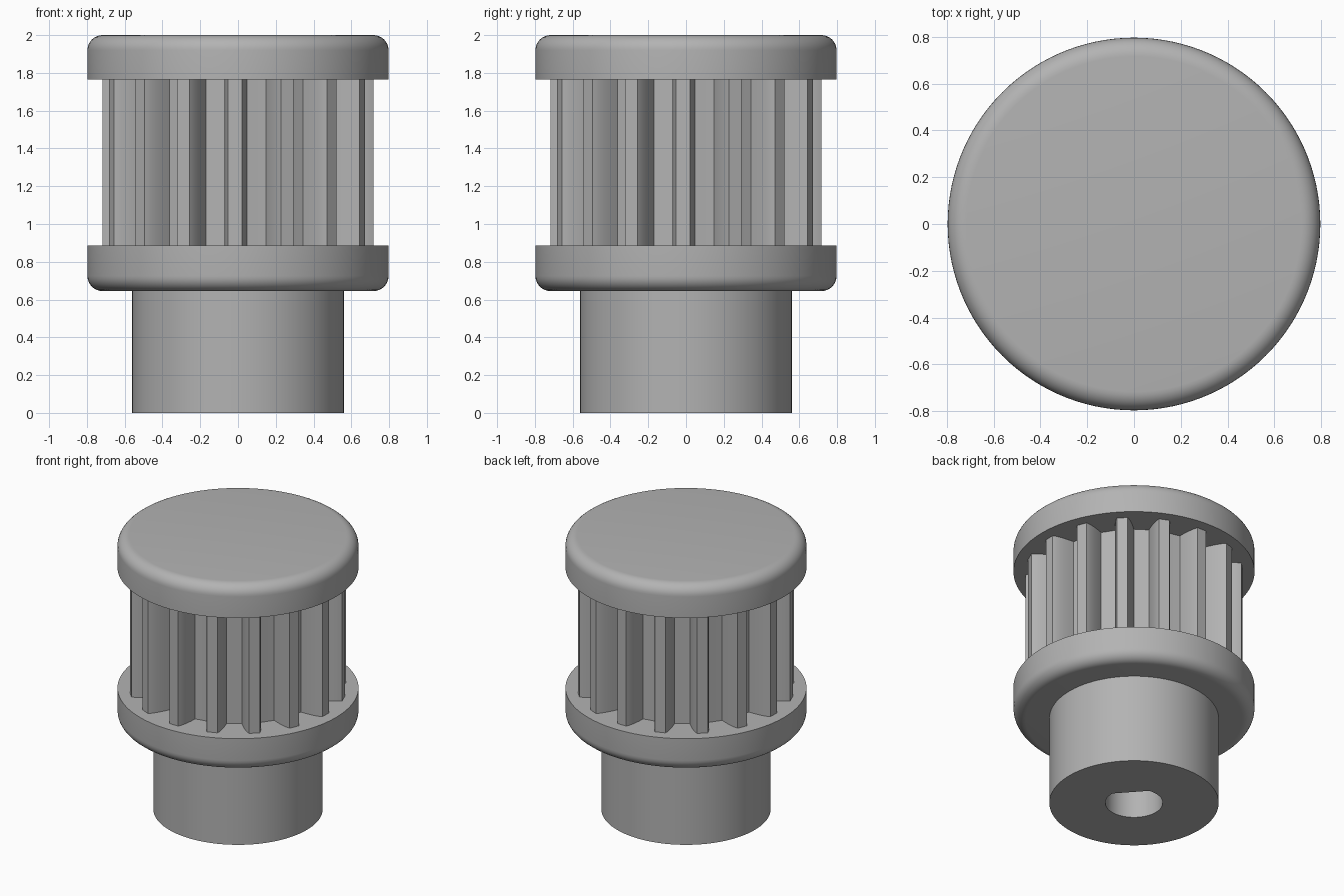
import bpy, bmesh
from math import sin, cos, pi, radians

cube = bpy.data.objects.get("Cube")
if cube:
    bpy.data.objects.remove(cube, do_unlink=True)

grey = bpy.data.materials.new("plain_grey")
grey.use_nodes = True
COLOUR = (0.45, 0.45, 0.45, 1)
grey.diffuse_color = COLOUR
grey.node_tree.nodes["Principled BSDF"].inputs["Base Color"].default_value = COLOUR

SEGMENTS = 120
HUB_R, FLANGE_R, TIP_R = 0.56, 0.797, 0.718


def loft(name, rings):
    """Skin a list of (outline, height) rings and cap both ends."""
    bm = bmesh.new()
    loops = [[bm.verts.new((x, y, z)) for x, y in outline] for outline, z in rings]
    n = len(loops[0])
    for a, b in zip(loops, loops[1:]):
        for i in range(n):
            j = (i + 1) % n
            bm.faces.new((a[i], a[j], b[j], b[i]))
    bm.faces.new(loops[0][::-1])
    bm.faces.new(loops[-1])
    bmesh.ops.recalc_face_normals(bm, faces=bm.faces)
    mesh = bpy.data.meshes.new(name)
    bm.to_mesh(mesh)
    bm.free()
    mesh.materials.append(grey)
    obj = bpy.data.objects.new(name, mesh)
    bpy.context.collection.objects.link(obj)
    bpy.ops.object.select_all(action='DESELECT')
    obj.select_set(True)
    bpy.context.view_layer.objects.active = obj
    bpy.ops.object.shade_smooth_by_angle(angle=radians(30))
    return obj


def polar(radius_at):
    angles = [2 * pi * i / SEGMENTS for i in range(SEGMENTS)]
    return [(radius_at(a) * cos(a), radius_at(a) * sin(a)) for a in angles]


def circle(r):
    return polar(lambda a: r)


def bore_radius(a, r=0.19, flat=0.145, facing=radians(42)):
    c = cos(a - facing)
    return min(r, flat / c) if c > 0 else r


# Hub with a D-shaped blind bore
bore = polar(bore_radius)
loft("hub", [(bore, 1.0), (bore, 0), (circle(HUB_R), 0), (circle(HUB_R), 0.7)])


# Flanges, each rounded on its outer rim
def flange(name, inner_z, outer_z, fillet=0.08, steps=8):
    way = 1 if outer_z > inner_z else -1
    rings = [(circle(FLANGE_R), inner_z)]
    for i in range(steps + 1):
        t = pi / 2 * i / steps
        rings.append((circle(FLANGE_R - fillet * (1 - cos(t))),
                      outer_z - way * fillet * (1 - sin(t))))
    loft(name, rings)


flange("lower_flange", 0.885, 0.645)
flange("upper_flange", 1.765, 2.0)


# Toothed drum: flat tips, bulging flanks and round floors
def tooth_outline(teeth=16, turn=radians(-91.25), steps=6):
    tip, bulge, root = (0.036, TIP_R), (0.058, 0.67), (0.060, HUB_R)
    flank = []
    for i in range(steps + 1):
        t = i / steps
        flank.append(tuple((1 - t) ** 2 * p + 2 * t * (1 - t) * q + t * t * s
                           for p, q, s in zip(tip, bulge, root)))
    side = [(-h, r) for h, r in reversed(flank)] + flank
    points = []
    for k in range(teeth):
        a = turn + 2 * pi * k / teeth
        points += [(r * cos(a) - h * sin(a), r * sin(a) + h * cos(a)) for h, r in side]
        mid = a + pi / teeth
        points.append((HUB_R * cos(mid), HUB_R * sin(mid)))
    return points


outline = tooth_outline()
loft("toothed_drum", [(outline, 0.88), (outline, 1.77)])
